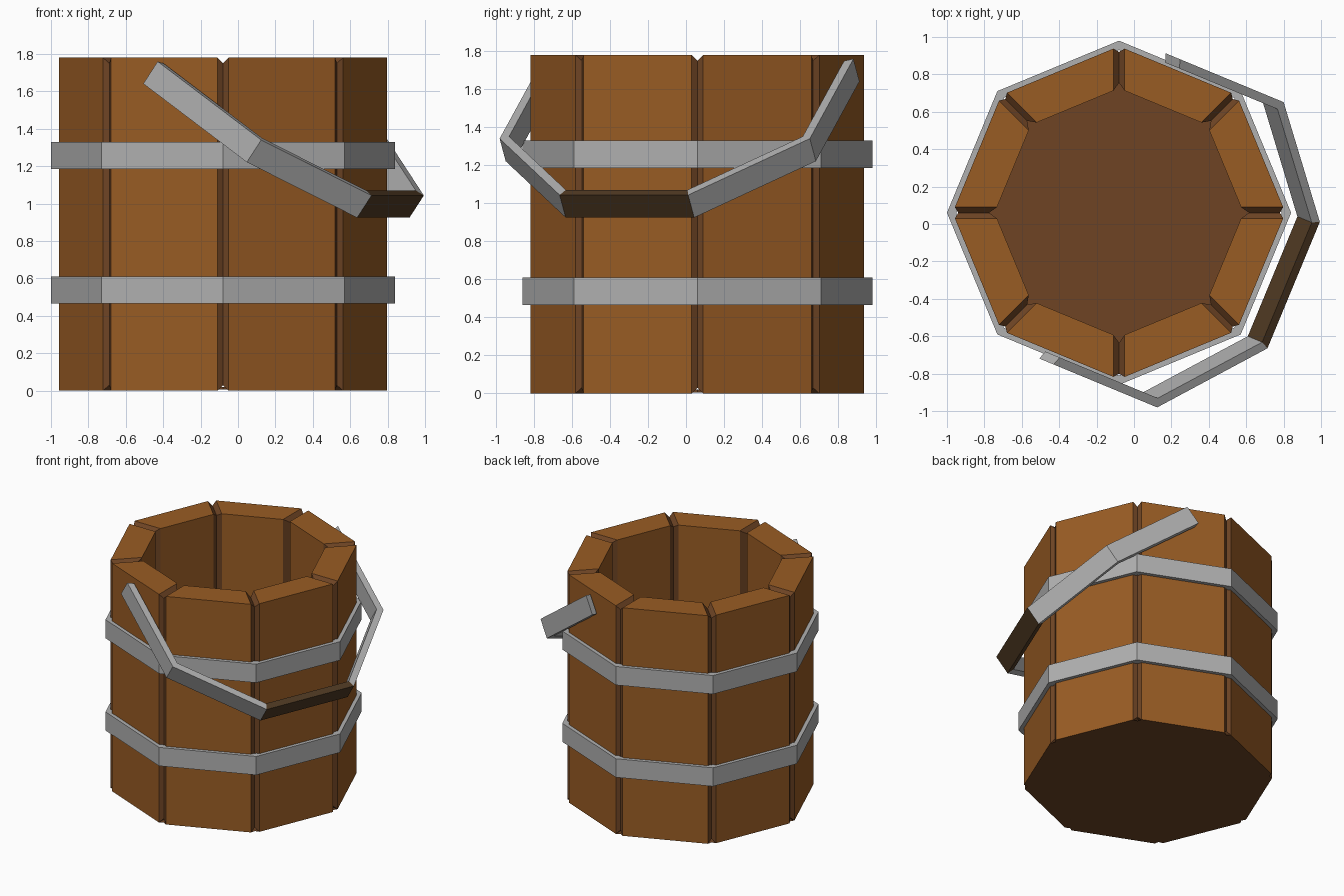
import bpy, bmesh, math
from mathutils import Vector, Matrix

if "Cube" in bpy.data.objects:
    bpy.data.objects.remove(bpy.data.objects["Cube"])

N = 8
CENTRE = Vector((-0.08, 0.06, 0))
HEIGHT = 1.78
R_OUT, R_IN, BEV = 0.89, 0.665, 0.03


def material(name, rgb):
    m = bpy.data.materials.new(name)
    lin = [((c / 255 + 0.055) / 1.055) ** 2.4 for c in rgb]
    m.diffuse_color = (*lin, 1)
    m.use_nodes = True
    m.node_tree.nodes["Principled BSDF"].inputs["Base Color"].default_value = m.diffuse_color
    return m


WOOD = material("wood_brown", (153, 92, 36))
DARK = material("dark_wood", (110, 68, 36))
METAL = material("grey_metal", (176, 176, 176))
GRIP = material("grip_brown", (80, 58, 35))


def make_object(name, verts, faces, mats, indices=None, matrix=None):
    bm = bmesh.new()
    vs = [bm.verts.new(v) for v in verts]
    for i, f in enumerate(faces):
        face = bm.faces.new([vs[k] for k in f])
        face.material_index = indices[i] if indices else 0
    bmesh.ops.recalc_face_normals(bm, faces=bm.faces)
    mesh = bpy.data.meshes.new(name)
    bm.to_mesh(mesh)
    bm.free()
    for m in mats:
        mesh.materials.append(m)
    ob = bpy.data.objects.new(name, mesh)
    ob.matrix_world = matrix or Matrix.Translation(CENTRE)
    bpy.context.collection.objects.link(ob)
    return ob


def radial(angle, r, z=0.0):
    return Vector((r * math.cos(angle), r * math.sin(angle), z))


def bridge(a, b, n=4):
    return [(a + i, a + (i + 1) % n, b + (i + 1) % n, b + i) for i in range(n)]


STEP = 2 * math.pi / N


# Staves: wedge blocks whose meeting edges are chamfered into V grooves
def end_rings(angle, side):
    """Side ring on the joint plane and main ring set back from it."""
    tang = Vector((-math.sin(angle), math.cos(angle), 0)) * side * BEV
    drop = BEV * math.tan(STEP / 2)
    joint = [radial(angle, r, z) for r, z in (
        (R_OUT - BEV, BEV), (R_OUT - BEV, HEIGHT - BEV),
        (R_IN + BEV, HEIGHT - BEV), (R_IN + BEV, BEV))]
    main = [radial(angle, r - drop, z) + tang for r, z in (
        (R_OUT, 0), (R_OUT, HEIGHT), (R_IN, HEIGHT), (R_IN, 0))]
    return joint, main


base = []
for k in range(N):
    ja, ma = end_rings(k * STEP, 1)
    jb, mb = end_rings((k + 1) * STEP, -1)
    faces = bridge(0, 4) + bridge(4, 8)[:3] + bridge(8, 12)
    make_object(f"stave_{k + 1}", ja + ma + mb + jb, faces, [WOOD, DARK],
                [1] * 4 + [0] * 3 + [1] * 4)
    base += [radial(k * STEP, R_OUT - BEV), ma[0], mb[0]]

# Bottom: notched underside closing the staves, and the inner floor
make_object("bottom", base, [tuple(reversed(range(len(base))))], [DARK])
floor = [radial(k * STEP, R_IN + 0.05, z) for z in (0.005, 0.02) for k in range(N)]
make_object("inner_floor", floor,
            [tuple(range(N)), tuple(range(N, 2 * N))] + bridge(0, N, N), [DARK])


# Rings of rectangular section, closed or open
def ring(name, angles, r_out, r_in, z0, z1, closed, mats, pick=None, matrix=None):
    verts, faces, idx = [], [], []
    for a in angles:
        verts += [radial(a, r_out, z0), radial(a, r_out, z1),
                  radial(a, r_in, z1), radial(a, r_in, z0)]
    n = len(angles)
    for s in range(n if closed else n - 1):
        faces += bridge(4 * s, 4 * ((s + 1) % n))
        idx += [1 if s == pick else 0] * 4
    if not closed:
        faces += [(3, 2, 1, 0), tuple(range(4 * n - 4, 4 * n))]
        idx += [0, 0]
    return make_object(name, verts, faces, mats, idx, matrix)


for name, z in (("lower_band", 0.465), ("upper_band", 1.185)):
    ring(name, [k * STEP for k in range(N)], 0.92, 0.87, z, z + 0.145, True, [METAL])

# Handle: five sides of an octagon, hanging tilted, with a dark grip in the middle
heading = -math.pi / 8
tilt = math.radians(35)
pivot = CENTRE + radial(heading, 0.287, 1.55)
placing = (Matrix.Translation(pivot) @ Matrix.Rotation(heading, 4, 'Z')
           @ Matrix.Rotation(tilt, 4, 'Y'))
ring("handle", [(k - 2.5) * STEP for k in range(6)], 0.956, 0.905, -0.145, 0,
     False, [METAL, GRIP], 2, placing)
